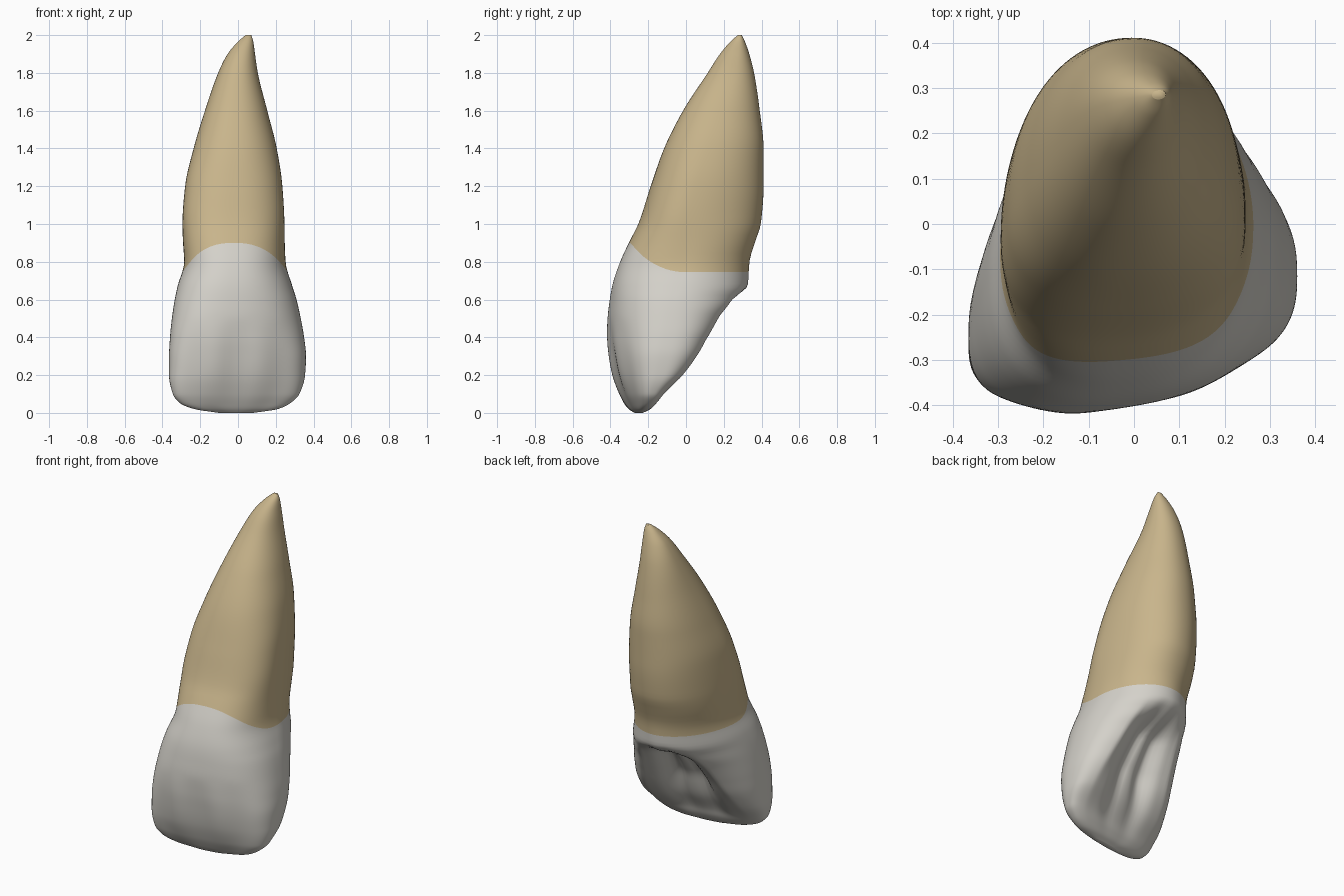
import bpy, bmesh, math

if "Cube" in bpy.data.objects:
    bpy.data.objects.remove(bpy.data.objects["Cube"])

# Outline by height: z, left x, right x, front y, back y, y of the widest point
OUTLINE = [
    (0.00, -0.10, 0.08, -0.265, -0.235, -0.25),
    (0.02, -0.23, 0.21, -0.285, -0.205, -0.25),
    (0.05, -0.305, 0.275, -0.305, -0.18, -0.245),
    (0.10, -0.345, 0.325, -0.33, -0.14, -0.235),
    (0.20, -0.365, 0.355, -0.365, -0.03, -0.20),
    (0.30, -0.365, 0.36, -0.385, 0.055, -0.18),
    (0.40, -0.36, 0.35, -0.398, 0.12, -0.155),
    (0.50, -0.35, 0.332, -0.403, 0.19, -0.13),
    (0.60, -0.335, 0.31, -0.395, 0.28, -0.10),
    (0.67, -0.32, 0.288, -0.385, 0.325, -0.07),
    (0.80, -0.285, 0.252, -0.345, 0.335, -0.02),
    (0.92, -0.292, 0.247, -0.29, 0.37, -0.01),
    (1.00, -0.294, 0.246, -0.25, 0.395, -0.01),
    (1.20, -0.28, 0.235, -0.185, 0.41, 0.04),
    (1.40, -0.235, 0.205, -0.115, 0.41, 0.11),
    (1.60, -0.175, 0.155, -0.015, 0.39, 0.18),
    (1.80, -0.105, 0.105, 0.115, 0.36, 0.25),
    (1.90, -0.055, 0.09, 0.18, 0.335, 0.27),
    (1.97, 0.005, 0.08, 0.24, 0.31, 0.28),
    (2.00, 0.04, 0.07, 0.275, 0.295, 0.285),
]
# Section character: z, front squareness, back squareness, skew, hollow depth, hollow half width
SHAPE = [
    (0.00, 2.4, 2.4, 0.16, 0.0, 0.8),
    (0.06, 2.6, 2.6, 0.17, 0.01, 0.8),
    (0.20, 2.7, 2.7, 0.18, 0.08, 0.78),
    (0.40, 2.6, 2.4, 0.18, 0.15, 0.66),
    (0.54, 2.5, 2.1, 0.16, 0.15, 0.58),
    (0.63, 2.5, 1.9, 0.14, 0.03, 0.52),
    (0.68, 2.5, 1.9, 0.13, 0.0, 0.5),
    (0.95, 2.4, 2.1, 0.09, 0.0, 0.5),
    (2.00, 2.1, 2.1, 0.05, 0.0, 0.5),
]
NECK = 0.745
SEG = 112


def sample(table, z):
    """Smooth monotone interpolation of the table rows at height z."""
    n = len(table)
    i = next((k for k in range(n - 2) if z < table[k + 1][0]), n - 2)
    h = table[i + 1][0] - table[i][0]
    t = min(max((z - table[i][0]) / h, 0), 1)

    def secant(k, c):
        k = min(max(k, 0), n - 2)
        return (table[k + 1][c] - table[k][c]) / (table[k + 1][0] - table[k][0])

    def slope(k, c):
        a, b = secant(k - 1, c), secant(k, c)
        return 2 * a * b / (a + b) if a * b > 0 else 0

    out = []
    for c in range(1, len(table[0])):
        p, q = table[i][c], table[i + 1][c]
        out.append(p + (q - p) * t * t * (3 - 2 * t)
                   + h * t * (1 - t) ** 2 * slope(i, c)
                   - h * t * t * (1 - t) * slope(i + 1, c))
    return out


def power(v, e):
    return math.copysign(abs(v) ** e, v)


def surface(a, z):
    xl, xr, yf, yb, ym = sample(OUTLINE, z)
    nf, nb, skew, depth, width = sample(SHAPE, z)
    c, s = math.cos(a), math.sin(a)
    e = 2 / (nf if s < 0 else nb)
    u = power(c, e)
    half = (xr - xl) / 2
    y = ym + power(s, e) * ((ym - yf) if s < 0 else (yb - ym))
    # hollow on the tongue side, with faint ribs running down it
    if s > 0 and abs(u) < width:
        k = u / width
        y -= depth * (1 - k * k) ** 1.5 * (1 - 0.16 * math.cos(3 * math.pi * k))
    # shallow lobes on the lower front face
    if s < 0 and z < 0.5:
        y += 0.006 * math.sin(math.pi * z / 0.5) * -s * math.cos(3 * math.pi * u)
    return ((xl + xr) / 2 + half * u, y + skew * half * u, z)


def neck_height(a):
    return NECK + 0.155 * max(0, -math.sin(a)) ** 1.6


# Ring heights: dense at both tips, one ring exactly on the neck line
NC, NR = 56, 60
crown_steps = [(1 - math.cos(math.pi * 0.5 * i / NC)) * 0.6 + 0.4 * (i / NC) ** 1.5 for i in range(NC + 1)]
root_steps = [math.sin(math.pi * 0.5 * i / NR) for i in range(1, NR + 1)]

bm = bmesh.new()
rings = []
for part, steps in ((0, crown_steps), (1, root_steps)):
    for t in steps:
        ring = []
        for j in range(SEG):
            a = 2 * math.pi * j / SEG
            n = neck_height(a)
            z = n * t if part == 0 else n + (2 - n) * t
            ring.append(bm.verts.new(surface(a, z)))
        rings.append(ring)
for i in range(len(rings) - 1):
    for j in range(SEG):
        k = (j + 1) % SEG
        f = bm.faces.new((rings[i][j], rings[i][k], rings[i + 1][k], rings[i + 1][j]))
        f.material_index = 0 if i < NC else 1
bm.faces.new(rings[0][::-1])
bm.faces.new(rings[-1]).material_index = 1
for f in bm.faces:
    f.smooth = True

mesh = bpy.data.meshes.new("incisor_tooth")
bm.to_mesh(mesh)
bm.free()
for name, col in (("enamel_white", (0.66, 0.64, 0.59, 1)), ("root_tan", (0.58, 0.46, 0.26, 1))):
    m = bpy.data.materials.new(name)
    m.diffuse_color = col
    m.use_nodes = True
    m.node_tree.nodes["Principled BSDF"].inputs["Base Color"].default_value = m.diffuse_color
    mesh.materials.append(m)
tooth = bpy.data.objects.new("incisor_tooth", mesh)
bpy.context.collection.objects.link(tooth)
